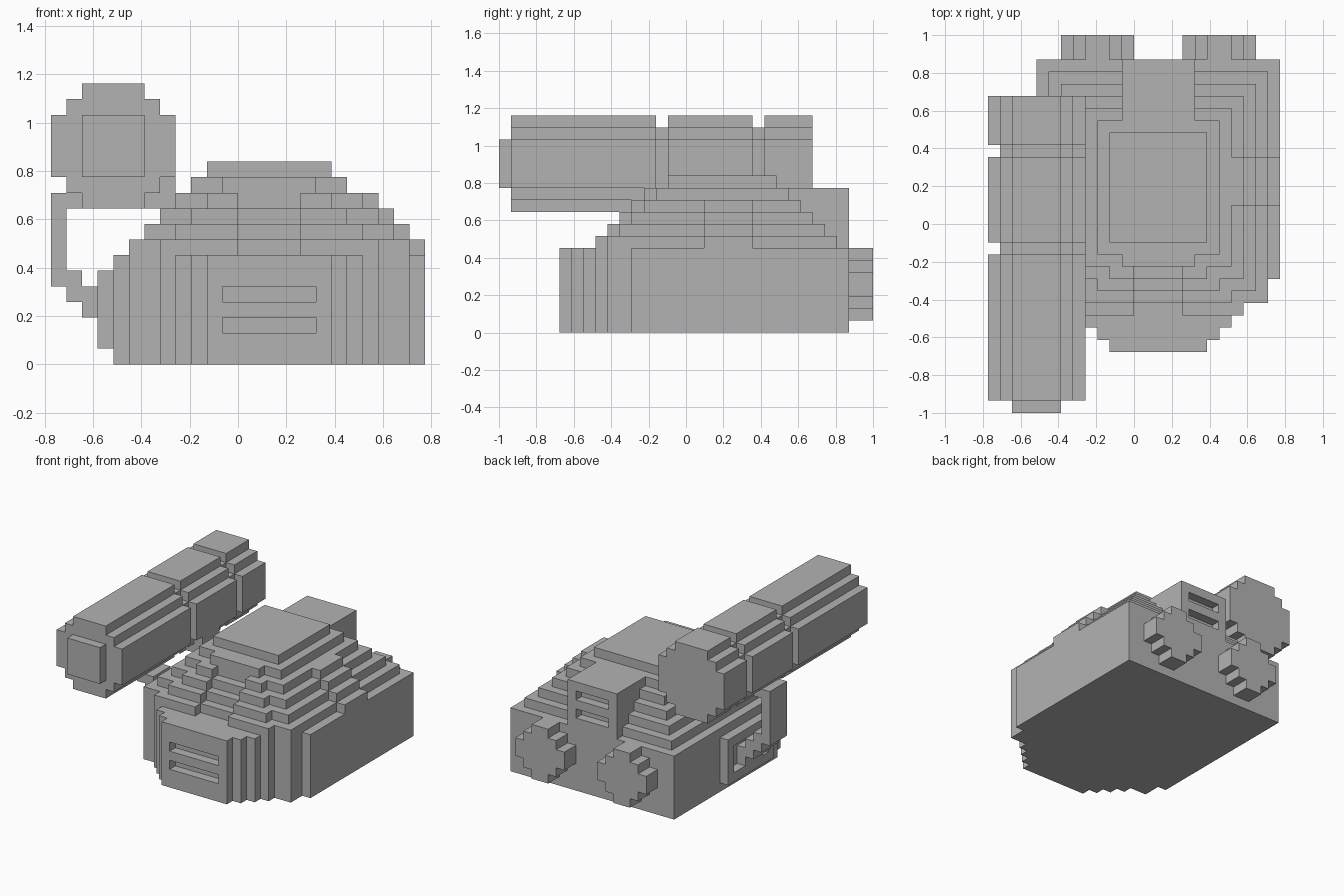
import bpy, bmesh
from mathutils import Vector

U = 2 / 31                      # size of one block
cube = bpy.data.objects.get("Cube")
if cube:
    bpy.data.objects.remove(cube)

grey = bpy.data.materials.new("plain grey")
grey.use_nodes = True
colour = (0.45, 0.45, 0.45, 1)
grey.diffuse_color = colour
grey.node_tree.nodes["Principled BSDF"].inputs["Base Color"].default_value = colour


def block(x, y, z):
    """Cells of a box given as (start, end) ranges on the block grid."""
    return {(i, j, k) for i in range(*x) for j in range(*y) for k in range(*z)}


def drum(cx, y, z, half_widths):
    """Stepped round bar along y: one half width for each row upward."""
    cells = set()
    for row, w in enumerate(half_widths):
        cells |= block((cx - w, cx + w), y, (z + row, z + row + 1))
    return cells


def build(name, cells):
    """Skin the outside of a set of cells and merge the flat areas."""
    bm = bmesh.new()
    for cell in cells:
        c = Vector(cell) + Vector((0.5, 0.5, 0.5))
        for axis in range(3):
            for sign in (-1, 1):
                n = Vector((0, 0, 0))
                n[axis] = sign
                if tuple(int(v) for v in Vector(cell) + n) in cells:
                    continue
                a, b = Vector((0, 0, 0)), Vector((0, 0, 0))
                a[(axis + 1) % 3] = 0.5
                b[(axis + 2) % 3] = 0.5 * sign
                m = c + n / 2
                pts = (m - a - b, m + a - b, m + a + b, m - a + b)
                bm.faces.new([bm.verts.new(((p.x - 12) * U, (p.y - 15.5) * U, p.z * U))
                              for p in pts])
    bmesh.ops.remove_doubles(bm, verts=bm.verts, dist=U / 100)
    bmesh.ops.dissolve_limit(bm, angle_limit=0.01, verts=bm.verts, edges=bm.edges)
    mesh = bpy.data.meshes.new(name)
    bm.to_mesh(mesh)
    bm.free()
    mesh.materials.append(grey)
    bpy.context.collection.objects.link(bpy.data.objects.new(name, mesh))


MID = 14                        # centre column of the hull

# Hull with rounded front
hull = block((4, 24), (11, 29), (0, 7))
for row, w in enumerate((4, 5, 6, 7, 9, 9)):
    hull |= block((MID - w, MID + w), (5 + row, 6 + row), (0, 7))
for k in (2, 4):                # front vents
    hull -= block((11, 17), (5, 6), (k, k + 1))
build("hull", hull)

# Stepped upper deck with a raised side band
deck = set()
for t in range(5):
    z = (7 + t, 8 + t)
    w = 9 - t
    deck |= block((MID - w, MID + w), (9 + t, 28 - t), z)
    front = 3 if t == 4 else w - 2
    deck |= block((MID - front, MID + front), (8 + t, 9 + t), z)
    if t < 4:
        deck |= block((MID + w, MID + w + 1), (17, 21), z)
        deck -= block((12, 16), (8 + t, 9 + t), z)      # front groove
build("upper_deck", deck)

build("top_hatch", block((10, 18), (14, 23), (12, 13)))

# Rear housing with vents
housing = block((11, 17), (23, 29), (7, 12))
for k in (8, 10):
    housing -= block((12, 16), (28, 29), (k, k + 1))
build("rear_housing", housing)

# Pair of rear thrusters
for side, cx in (("right", 9), ("left", 19)):
    build(side + "_thruster", drum(cx, (29, 31), 1, (1, 2, 3, 3, 2, 1)))

# Gun barrel: three thick sections, thin collars and a square muzzle
barrel = drum(4, (2, 25), 11, (2, 3, 3, 3, 3, 2))
for y in ((1, 13), (14, 21), (22, 26)):
    barrel |= drum(4, y, 10, (2, 3, 4, 4, 4, 4, 3, 2))
barrel |= block((2, 6), (0, 1), (12, 16))
build("gun_barrel", barrel)

# Side frame and the bent arm carrying the barrel
frame = block((3, 4), (13, 21), (1, 6)) - block((3, 4), (14, 20), (2, 5))
build("side_frame", frame)
arm = set()
for i, low, high in ((3, 2, 4), (2, 3, 5), (1, 4, 6), (0, 5, 11), (1, 10, 11)):
    arm |= block((i, i + 1), (15, 18), (low, high))
build("support_arm", arm)
build("barrel_mount", block((6, 8), (15, 18), (10, 12)))
